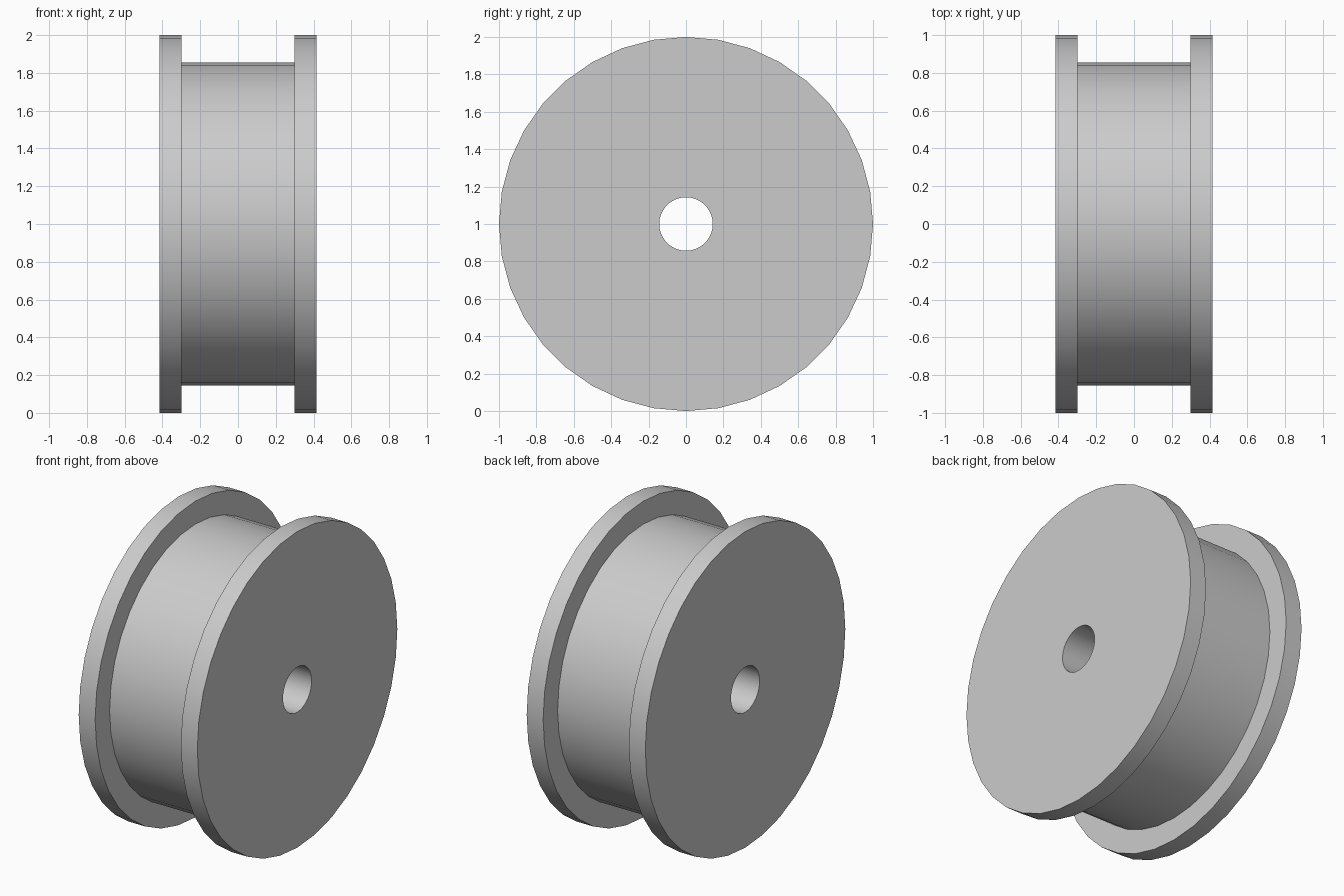
import bpy
import bmesh
from math import radians, tau
from mathutils import Vector

cube = bpy.data.objects.get("Cube")
if cube:
    bpy.data.objects.remove(cube, do_unlink=True)

# Dimensions
SIDES = 36
RIM_RADIUS, DRUM_RADIUS, BORE_RADIUS = 1.0, 0.855, 0.143
HALF_WIDTH, HALF_GROOVE = 0.415, 0.30

grey = bpy.data.materials.new("plain_grey")
grey.use_nodes = True
colour = (0.6, 0.6, 0.6, 1)
grey.diffuse_color = colour
grey.node_tree.nodes["Principled BSDF"].inputs["Base Color"].default_value = colour

# Closed cross-section (x, radius): one half, then its mirror image
half = [(HALF_WIDTH, BORE_RADIUS), (HALF_WIDTH, RIM_RADIUS),
        (HALF_GROOVE, RIM_RADIUS), (HALF_GROOVE, DRUM_RADIUS)]
profile = half + [(-x, r) for x, r in reversed(half)]

# Revolve the section about the axle
bm = bmesh.new()
verts = [bm.verts.new((x, 0, r)) for x, r in profile]
edges = [bm.edges.new((v, verts[(i + 1) % len(verts)])) for i, v in enumerate(verts)]
bmesh.ops.spin(bm, geom=verts + edges, cent=Vector(), axis=Vector((1, 0, 0)),
               angle=tau, steps=SIDES)
bmesh.ops.remove_doubles(bm, verts=bm.verts[:], dist=0.0005)
bmesh.ops.recalc_face_normals(bm, faces=bm.faces[:])

mesh = bpy.data.meshes.new("flanged_wheel")
bm.to_mesh(mesh)
bm.free()
mesh.materials.append(grey)

# Flanged wheel with drum groove and axle bore
wheel = bpy.data.objects.new("flanged_wheel", mesh)
wheel.location.z = RIM_RADIUS
bpy.context.collection.objects.link(wheel)
bpy.ops.object.select_all(action="DESELECT")
wheel.select_set(True)
bpy.context.view_layer.objects.active = wheel
bpy.ops.object.shade_smooth_by_angle(angle=radians(30))
